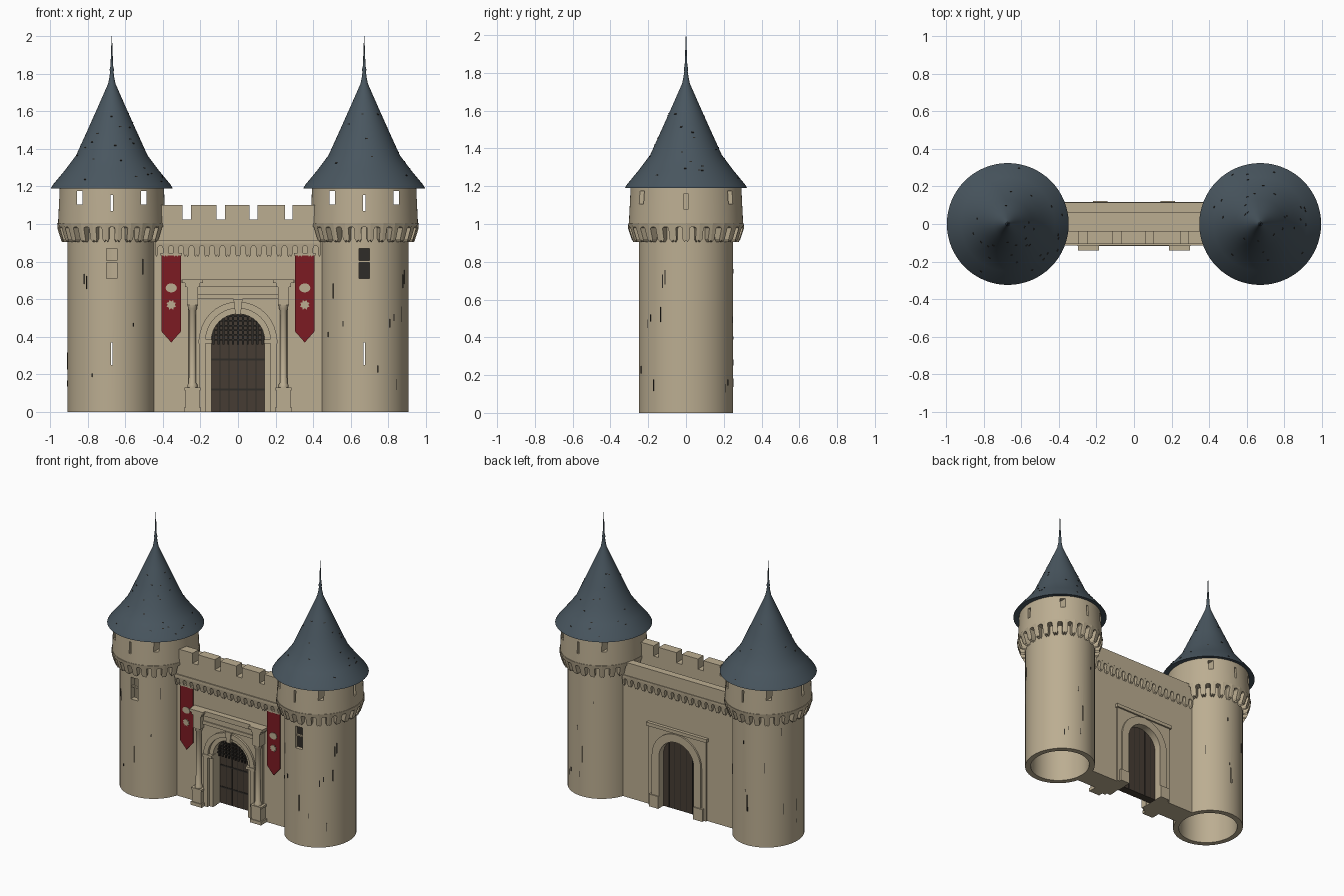
import bpy, bmesh, math, random
from mathutils import Matrix, Vector

random.seed(4)
cube = bpy.data.objects.get("Cube")
if cube:
    bpy.data.objects.remove(cube, do_unlink=True)


def material(name, rgb):
    m = bpy.data.materials.new(name)
    m.use_nodes = True
    m.diffuse_color = (*rgb, 1)
    m.node_tree.nodes["Principled BSDF"].inputs["Base Color"].default_value = (*rgb, 1)
    return m


STONE = material("sandstone", (0.50, 0.42, 0.285))
SLATE = material("slate blue", (0.066, 0.093, 0.115))
RED = material("banner red", (0.2, 0.011, 0.016))
WOOD = material("dark wood", (0.062, 0.046, 0.034))
DARK = material("dark iron", (0.028, 0.025, 0.021))

TOWER_X, SQUASH, SPRING, GATE_R = 0.671, 0.945, 0.38, 0.145


def finish(name, bm, mat, smooth=False):
    bmesh.ops.recalc_face_normals(bm, faces=bm.faces)
    me = bpy.data.meshes.new(name)
    bm.to_mesh(me)
    bm.free()
    me.materials.append(mat)
    ob = bpy.data.objects.new(name, me)
    bpy.context.collection.objects.link(ob)
    if smooth:
        bpy.ops.object.select_all(action='DESELECT')
        ob.select_set(True)
        bpy.context.view_layer.objects.active = ob
        bpy.ops.object.shade_smooth_by_angle(angle=math.radians(35))
    return ob


def add_box(bm, x0, x1, y0, y1, z0, z1):
    mat = Matrix.Translation(((x0 + x1) / 2, (y0 + y1) / 2, (z0 + z1) / 2))
    bmesh.ops.create_cube(bm, size=1, matrix=mat @ Matrix.Diagonal((x1 - x0, y1 - y0, z1 - z0, 1)))


def boxes(name, sizes, mat):
    bm = bmesh.new()
    for s in sizes:
        add_box(bm, *s)
    return finish(name, bm, mat)


def add_prism(bm, pts, d0, d1, place=lambda u, d, z: (u, d, z)):
    # Solid from an outline of (u, z) points between two depths
    a = [bm.verts.new(place(u, d0, z)) for u, z in pts]
    b = [bm.verts.new(place(u, d1, z)) for u, z in pts]
    bm.faces.new(a)
    bm.faces.new(b[::-1])
    for i in range(len(a)):
        j = (i + 1) % len(a)
        bm.faces.new((a[i], b[i], b[j], a[j]))


def prism(name, pts, y0, y1, mat, smooth=False):
    bm = bmesh.new()
    add_prism(bm, pts, y0, y1)
    return finish(name, bm, mat, smooth)


def lathe(name, profile, cx, mat, squash=1, cy=0, n=64):
    bm = bmesh.new()
    rings = []
    for r, z in profile:
        rings.append([bm.verts.new((cx + squash * r * math.cos(k * math.tau / n),
                                    cy + r * math.sin(k * math.tau / n), z)) for k in range(n)])
    for p, q in zip(rings, rings[1:] + rings[:1]):
        for k in range(n):
            bm.faces.new((p[k], p[(k + 1) % n], q[(k + 1) % n], q[k]))
    return finish(name, bm, mat, True)


def arc(r, cx=0, cz=SPRING, n=16):
    return [(cx + r * math.cos(math.pi * i / n), cz + r * math.sin(math.pi * i / n)) for i in range(n + 1)]


def gate_outline(half, top, r):
    return [(-half, 0), (-half, top), (half, top), (half, 0), (r, 0)] + arc(r) + [(-r, 0)]


def arch_band(r0, r1):
    return [(r1, 0)] + arc(r1) + [(-r1, 0), (-r0, 0)] + arc(r0)[::-1] + [(r0, 0)]


def arcade(name, count, width, zb, zt, place):
    # Row of corbels joined by small arches, leaning outwards to the top
    bm = bmesh.new()
    t = width * 0.27
    r = width / 2 - t
    zs = zt - r - 0.02
    bay = [(0, zt), (0, zb + 0.01), (t * 0.5, zb), (t, zb + 0.015)]
    bay += arc(r, width / 2, zs, 6)[::-1]
    bay += [(width - t, zb + 0.015), (width - t * 0.5, zb), (width, zb + 0.01), (width, zt)]
    for i in range(count):
        add_prism(bm, [(u + i * width, z) for u, z in bay], 0, 1,
                  lambda u, d, z: place(u, d * (0.6 + 0.4 * min(1, (z - zb) / (zt - zb) * 2)), z))
    return finish(name, bm, STONE)


def cut(ob, cutters):
    c = boxes("cutter", cutters, DARK)
    c.hide_render = True
    mod = ob.modifiers.new("openings", 'BOOLEAN')
    mod.operation, mod.solver, mod.object = 'DIFFERENCE', 'EXACT', c
    bpy.ops.object.select_all(action='DESELECT')
    ob.select_set(True)
    bpy.context.view_layer.objects.active = ob
    bpy.ops.object.modifier_apply(modifier=mod.name)
    bpy.data.objects.remove(c, do_unlink=True)


# Roof outside from eaves to spire tip, then back down the inside
ROOF = [(0.324, 1.19), (0.312, 1.21), (0.25, 1.285), (0.19, 1.365), (0.13, 1.497), (0.075, 1.62),
        (0.02, 1.745), (0.013, 1.78), (0.009, 1.81), (0.012, 1.82), (0.007, 1.84), (0.001, 2.0)]
ROOF_INSIDE = [(0.001, 1.7), (0.15, 1.365), (0.27, 1.2)]

# Round towers
for side, tag in ((1, "left"), (-1, "right")):
    cx = side * TOWER_X
    wall = lathe(tag + "_tower", [(0.25, 0), (0.25, 0.985), (0.303, 0.99), (0.298, 1.1), (0.293, 1.2),
                                  (0.21, 1.2), (0.21, 0)], cx, STONE, SQUASH)
    slots = [(cx + dx - 0.014, cx + dx + 0.014, -0.4, 0.4, 1.105, 1.175) for dx in (-0.17, 0.17)]
    outer = sorted((cx + side * 0.1, cx + side * 0.4))
    slots += [(cx - 0.007, cx + 0.007, -0.4, 0.4, 1.07, 1.155),
              (*outer, -0.012, 0.012, 1.08, 1.16),
              (cx - 0.004, cx + 0.004, -0.4, 0.4, 0.25, 0.37),
              (cx - 0.028, cx + 0.028, -0.4, -0.1, 0.71, 0.87)]
    cut(wall, slots)
    boxes(tag + "_window_bar", [(cx - 0.03, cx + 0.03, -0.24, -0.225, 0.795, 0.805)], STONE)
    if side > 0:
        boxes("window_pane", [(cx - 0.03, cx + 0.03, -0.225, -0.22, 0.705, 0.875)], DARK)
    n = 26
    arcade(tag + "_tower_corbels", n, 1 / n, 0.905, 1.005,
           lambda u, d, z: (cx + SQUASH * (0.24 + 0.067 * d) * math.cos(u * math.tau),
                            (0.24 + 0.067 * d) * math.sin(u * math.tau), z))
    lathe(tag + "_roof", ROOF + ROOF_INSIDE, cx, SLATE)

    # Weathered slits on the tower and flecks on the roof
    bm = bmesh.new()
    for i in range(16):
        a, z, h = random.uniform(0, math.tau), random.uniform(0.08, 0.85), random.uniform(0.015, 0.09)
        pos = Vector((cx + SQUASH * 0.25 * math.cos(a), 0.25 * math.sin(a), z))
        bmesh.ops.create_cube(bm, size=1, matrix=Matrix.Translation(pos) @ Matrix.Rotation(a, 4, 'Z')
                              @ Matrix.Diagonal((0.005, 0.004, h, 1)))
    for i in range(30):
        a, z = random.uniform(0, math.tau), random.uniform(1.22, 1.6)
        r = next(p[0] + (q[0] - p[0]) * (z - p[1]) / (q[1] - p[1])
                 for p, q in zip(ROOF, ROOF[1:]) if p[1] <= z <= q[1])
        pos = Vector((cx + r * math.cos(a), r * math.sin(a), z))
        bmesh.ops.create_cube(bm, size=1, matrix=Matrix.Translation(pos) @ Matrix.Rotation(a, 4, 'Z')
                              @ Matrix.Rotation(-0.5, 4, 'Y') @ Matrix.Diagonal((0.005, 0.012, 0.006, 1)))
    finish(tag + "_weathering", bm, DARK)

# Curtain wall with its arched gateway
prism("curtain_wall", gate_outline(0.465, 0.93, GATE_R), -0.075, 0.09, STONE, True)

# Battlements and walkway
crenels = [(-0.295, -0.25), (-0.115, -0.07), (0.06, 0.105), (0.25, 0.29)]
outline = [(-0.44, 0.9), (-0.44, 1.1)]
for a, b in crenels:
    outline += [(a, 1.1), (a, 1.025), (b, 1.025), (b, 1.1)]
prism("front_battlement", outline + [(0.44, 1.1), (0.44, 0.9)], -0.106, -0.038, STONE)
boxes("back_parapet", [(-0.44, 0.44, 0.06, 0.113, 0.9, 1.005)], STONE)
boxes("string_course", [(-0.44, 0.44, -0.114, -0.1, 0.895, 0.915),
                        (-0.44, 0.44, 0.1, 0.118, 0.895, 0.91)], STONE)
arcade("front_corbels", 16, 0.055, 0.825, 0.905, lambda u, d, z: (u - 0.44, -0.07 - 0.042 * d, z))
arcade("back_corbels", 16, 0.055, 0.825, 0.905, lambda u, d, z: (u - 0.44, 0.085 + 0.033 * d, z))

# Front portal: backing, stepped arch, entablature
prism("portal_backing", gate_outline(0.265, 0.64, 0.19), -0.092, -0.07, STONE, True)
prism("arch_outer", arch_band(0.172, 0.207), -0.108, -0.06, STONE, True)
prism("arch_inner", arch_band(GATE_R - 0.003, 0.175), -0.088, -0.04, STONE, True)
boxes("entablature", [(-0.27, 0.27, -0.108, -0.07, 0.6, 0.625), (-0.26, 0.26, -0.1, -0.07, 0.625, 0.665),
                      (-0.28, 0.28, -0.112, -0.07, 0.665, 0.685),
                      (-0.3, 0.3, -0.118, -0.07, 0.685, 0.705)], STONE)
prism("keystone", [(-0.014, 0.52), (-0.024, 0.6), (0.024, 0.6), (0.014, 0.52)], -0.116, -0.07, STONE)

for side, tag in ((1, "left"), (-1, "right")):
    x = side * 0.242
    # Columns on pedestals, with the cornice stepping forward above them
    lathe(tag + "_column", [(0.026, 0.13), (0.026, 0.145), (0.02, 0.155), (0.018, 0.54), (0.024, 0.55),
                            (0.026, 0.57), (0.001, 0.57), (0.001, 0.13)], x, STONE, cy=-0.112, n=20)
    boxes(tag + "_pedestal", [(x - 0.045, x + 0.045, -0.142, -0.07, 0, 0.025),
                              (x - 0.036, x + 0.036, -0.136, -0.07, 0.02, 0.115),
                              (x - 0.042, x + 0.042, -0.142, -0.07, 0.115, 0.13)], STONE)
    boxes(tag + "_capital_block", [(x - 0.03, x + 0.03, -0.136, -0.07, 0.57, 0.665),
                                   (x - 0.04, x + 0.04, -0.138, -0.07, 0.665, 0.685),
                                   (x - 0.055, x + 0.055, -0.142, -0.07, 0.685, 0.705)], STONE)
    boxes(tag + "_impost", [(side * 0.175 - 0.036, side * 0.175 + 0.036, -0.112, -0.06, 0.365, 0.385)], STONE)
    # Rear jamb bases
    boxes(tag + "_rear_base", [(side * 0.18 - 0.038, side * 0.18 + 0.038, 0.08, 0.122, 0, 0.09)], STONE)

    # Hanging banners with pale emblems
    bx = side * 0.355
    prism(tag + "_banner", [(bx - 0.053, 0.84), (bx + 0.053, 0.84), (bx + 0.053, 0.43), (bx, 0.37),
                            (bx - 0.053, 0.43)], -0.094, -0.085, RED)
    boxes(tag + "_banner_rod", [(bx - 0.058, bx + 0.058, -0.1, -0.07, 0.833, 0.845)], STONE)
    disc = [(bx + 0.03 * math.cos(k * math.tau / 16), 0.66 + 0.024 * math.sin(k * math.tau / 16)) for k in range(16)]
    star = []
    for k in range(16):
        r = 0.027 if k % 2 else 0.019
        star.append((bx + r * math.cos(k * math.tau / 16), 0.57 + r * math.sin(k * math.tau / 16)))
    for name, pts in (("_round_emblem", disc), ("_star_emblem", star)):
        prism(tag + name, pts, -0.098, -0.092, STONE)

# Rear portal
prism("rear_portal", gate_outline(0.235, 0.6, 0.19), 0.08, 0.102, STONE, True)
prism("rear_arch", arch_band(GATE_R - 0.003, 0.2), 0.06, 0.114, STONE, True)
boxes("rear_lintel", [(-0.245, 0.245, 0.08, 0.114, 0.585, 0.61)], STONE)

# Door with plank joints on both faces and bands on the front
prism("door", [(GATE_R, 0)] + arc(GATE_R) + [(-GATE_R, 0)], 0.0, 0.06, WOOD)
grooves = []
for y in (-0.002, 0.058):
    for k in range(-2, 3):
        x = k * 0.048
        top = SPRING + math.sqrt(GATE_R ** 2 - x * x) - 0.005
        grooves.append((x - 0.002, x + 0.002, y, y + 0.004, 0.0, top))
for z in (0.12, 0.28):
    grooves.append((-0.144, 0.144, -0.003, 0.003, z - 0.005, z + 0.005))
boxes("door_joints", grooves, DARK)

# Raised portcullis
bars = []
for k in range(-5, 6):
    x = k * 0.026
    bars.append((x - 0.005, x + 0.005, -0.035, -0.025, 0.36, SPRING + math.sqrt(GATE_R ** 2 - x * x)))
for k in range(6):
    z = 0.385 + k * 0.025
    half = math.sqrt(GATE_R ** 2 - (z - SPRING) ** 2)
    bars.append((-half, half, -0.037, -0.027, z - 0.004, z + 0.004))
boxes("portcullis", bars, DARK)
